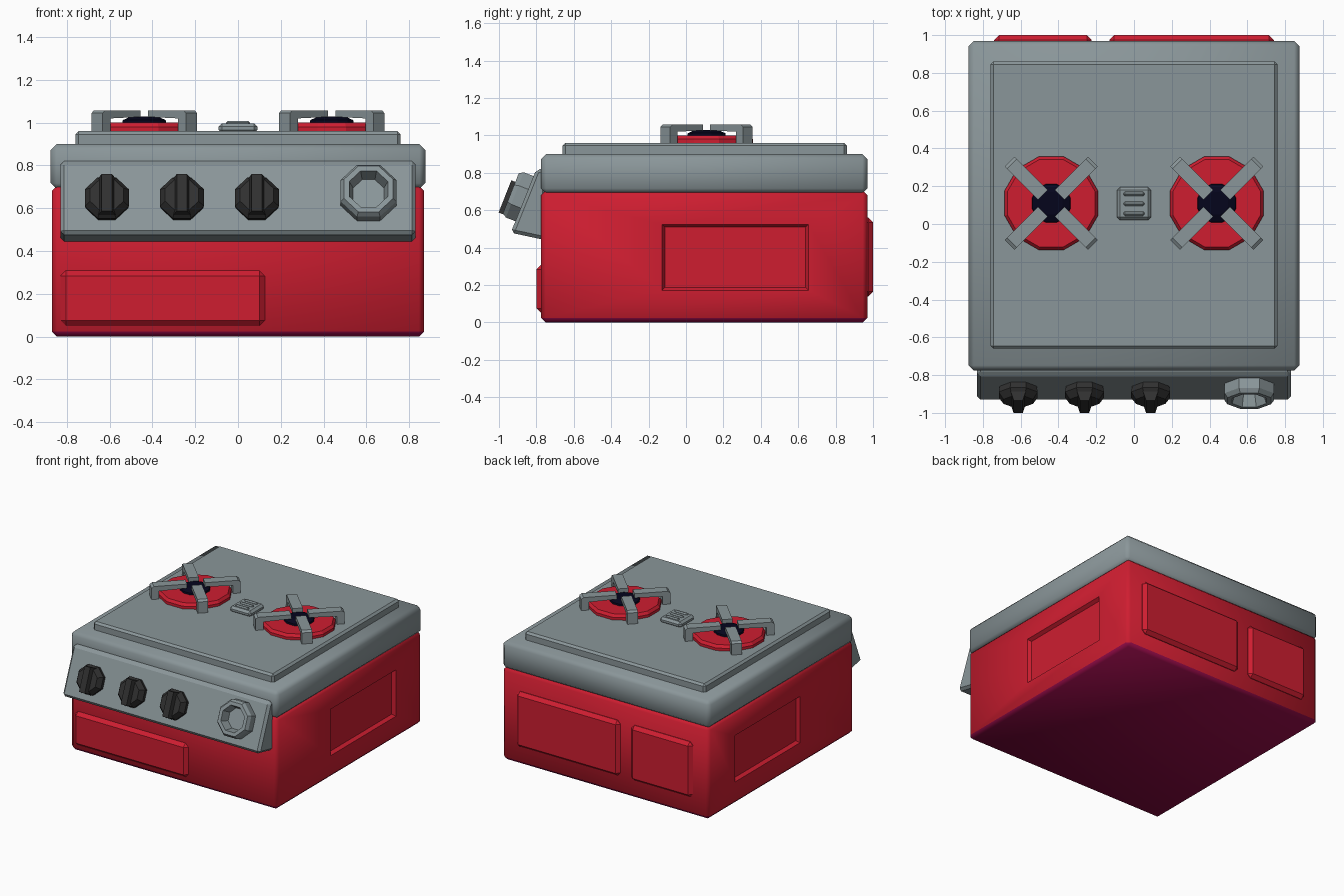
import bpy, bmesh, math
from mathutils import Matrix, Vector

if "Cube" in bpy.data.objects:
    bpy.data.objects.remove(bpy.data.objects["Cube"])


def material(name, rgb):
    m = bpy.data.materials.new(name)
    m.diffuse_color = (*rgb, 1)
    m.use_nodes = True
    m.node_tree.nodes["Principled BSDF"].inputs["Base Color"].default_value = m.diffuse_color
    return m


RED = material("red_enamel", (0.62, 0.0125, 0.03))
GREY = material("grey_metal", (0.255, 0.305, 0.32))
BLACK = material("black_plastic", (0.03, 0.03, 0.03))
NAVY = material("dark_navy", (0.0015, 0.0015, 0.012))
MAROON = material("dark_maroon", (0.28, 0.003, 0.06))


def finish(bm, name, mat, smooth=0):
    bmesh.ops.recalc_face_normals(bm, faces=bm.faces)
    me = bpy.data.meshes.new(name)
    bm.to_mesh(me)
    bm.free()
    me.materials.append(mat)
    ob = bpy.data.objects.new(name, me)
    bpy.context.collection.objects.link(ob)
    if smooth:
        bpy.ops.object.select_all(action='DESELECT')
        ob.select_set(True)
        bpy.context.view_layer.objects.active = ob
        bpy.ops.object.shade_smooth_by_angle(angle=math.radians(smooth))
    return ob


def bevel(bm, w):
    bmesh.ops.bevel(bm, geom=bm.edges[:], offset=w, segments=1, affect='EDGES')


def box_bm(lo, hi, w):
    bm = bmesh.new()
    bmesh.ops.create_cube(bm, size=1)
    for v in bm.verts:
        v.co = Vector([(a + b) / 2 + c * (b - a) for a, b, c in zip(lo, hi, v.co)])
    if w:
        bevel(bm, w)
    return bm


def box(name, lo, hi, w, mat, smooth=0):
    return finish(box_bm(lo, hi, w), name, mat, smooth)


def prism(name, pts, width, mat, M, w=0):
    """Profile in local x/z, extruded along local y."""
    bm = bmesh.new()
    a, b = [[bm.verts.new(M @ Vector((u, s * width / 2, v))) for u, v in pts] for s in (-1, 1)]
    bm.faces.new(a)
    bm.faces.new(b[::-1])
    n = len(pts)
    for i in range(n):
        j = (i + 1) % n
        bm.faces.new((a[i], b[i], b[j], a[j]))
    if w:
        bevel(bm, w)
    return finish(bm, name, mat)


def lathe(name, rings, sides, mat, M):
    """Stack of (radius, height) rings, flats facing the axes, capped at both ends."""
    bm = bmesh.new()
    loops = []
    for r, z in rings:
        r /= math.cos(math.pi / sides)
        loops.append([bm.verts.new(M @ Vector((r * math.cos(t), r * math.sin(t), z)))
                      for t in [math.tau * (i + 0.5) / sides for i in range(sides)]])
    for a, b in zip(loops, loops[1:]):
        for i in range(sides):
            j = (i + 1) % sides
            bm.faces.new((a[i], a[j], b[j], b[i]))
    bm.faces.new(loops[0][::-1])
    bm.faces.new(loops[-1])
    return finish(bm, name, mat)


# Body with a recessed panel on each side and a dark underside
bm = box_bm((-0.87, -0.775, 0.0), (0.87, 0.97, 0.705), 0.025)
for s in (-1, 1):
    face = max(bm.faces, key=lambda f: f.normal.x * s * f.calc_area())
    bmesh.ops.inset_region(bm, faces=[face], thickness=0.1)
    c = face.calc_center_median()
    for v in face.verts:
        v.co.y = 0.655 if v.co.y > c.y else -0.128
        v.co.z = 0.525 if v.co.z > c.z else 0.172
    bmesh.ops.inset_region(bm, faces=[face], thickness=0.022)
    for v in face.verts:
        v.co.x -= s * 0.025
body = finish(bm, "body", RED, 50)
body.data.materials.append(MAROON)
for p in body.data.polygons:
    if p.normal.z < -0.3 and p.center.z < 0.03:
        p.material_index = 1

# Raised panels: front drawer and two back plates
box("front_drawer", (-0.83, -0.80, 0.05), (0.126, -0.72, 0.31), 0.026, RED)
box("back_panel_wide", (-0.13, 0.92, 0.14), (0.74, 1.0, 0.56), 0.025, RED)
box("back_panel_narrow", (-0.74, 0.92, 0.14), (-0.225, 1.0, 0.56), 0.025, RED)

# Lid and cooktop plate
box("lid", (-0.875, -0.775, 0.69), (0.875, 0.97, 0.90), 0.027, GREY, 50)
box("cooktop", (-0.76, -0.66, 0.86), (0.76, 0.86, 0.96), 0.015, GREY)

# Sloped control panel
prism("control_panel", [(-0.75, 0.82), (-0.80, 0.82), (-0.937, 0.48), (-0.75, 0.44)],
      1.66, GREY, Matrix.Rotation(math.pi / 2, 4, 'Z'), 0.018)


def on_panel(x, z):
    y = -0.805 - 0.394 * (0.82 - z)
    return Matrix.Translation((x, y, z)) @ Matrix.Rotation(math.radians(68.5), 4, 'X')


# Knobs: octagonal base with a tapered grip
for i, x in enumerate((-0.613, -0.262, 0.088)):
    M = on_panel(x, 0.638)
    lathe(f"knob_base_{i + 1}", [(0.095, -0.02), (0.103, 0.03), (0.078, 0.068)], 8, BLACK, M)
    grip = [(-0.045, 0.03), (0.045, 0.03), (0.024, 0.098), (-0.024, 0.098)]
    prism(f"knob_grip_{i + 1}", grip, 0.185, BLACK, M)

# Octagonal hollow gauge
lathe("gauge_ring", [(0.13, -0.02), (0.13, 0.052), (0.115, 0.075), (0.09, 0.075), (0.072, 0.01)],
      8, GREY, on_panel(0.61, 0.663))

# Burners with four-legged pan supports
leg = [(0.312, 0.95), (0.312, 1.045), (0.295, 1.058), (0.062, 1.058),
       (0.062, 1.027), (0.258, 1.02), (0.258, 0.95)]
for side, sx in (("left", -1), ("right", 1)):
    T = Matrix.Translation((sx * 0.438, 0.11, 0))
    lathe(f"burner_disc_{side}", [(0.247, 0.95), (0.247, 0.98), (0.232, 1.0)], 12, RED, T)
    lathe(f"burner_cap_{side}", [(0.105, 0.99), (0.10, 1.012), (0.06, 1.03)], 12, NAVY, T)
    for k in range(4):
        prism(f"pan_support_{side}_{k + 1}", leg, 0.073, GREY,
              T @ Matrix.Rotation(math.pi / 4 + k * math.pi / 2, 4, 'Z'))

# Small vent between the burners
box("vent_base", (-0.09, 0.02, 0.95), (0.09, 0.195, 0.997), 0.016, GREY)
for k in range(3):
    y = 0.055 + 0.052 * k
    box(f"vent_slat_{k + 1}", (-0.055, y - 0.012, 0.985), (0.055, y + 0.012, 1.008), 0.008, GREY)
